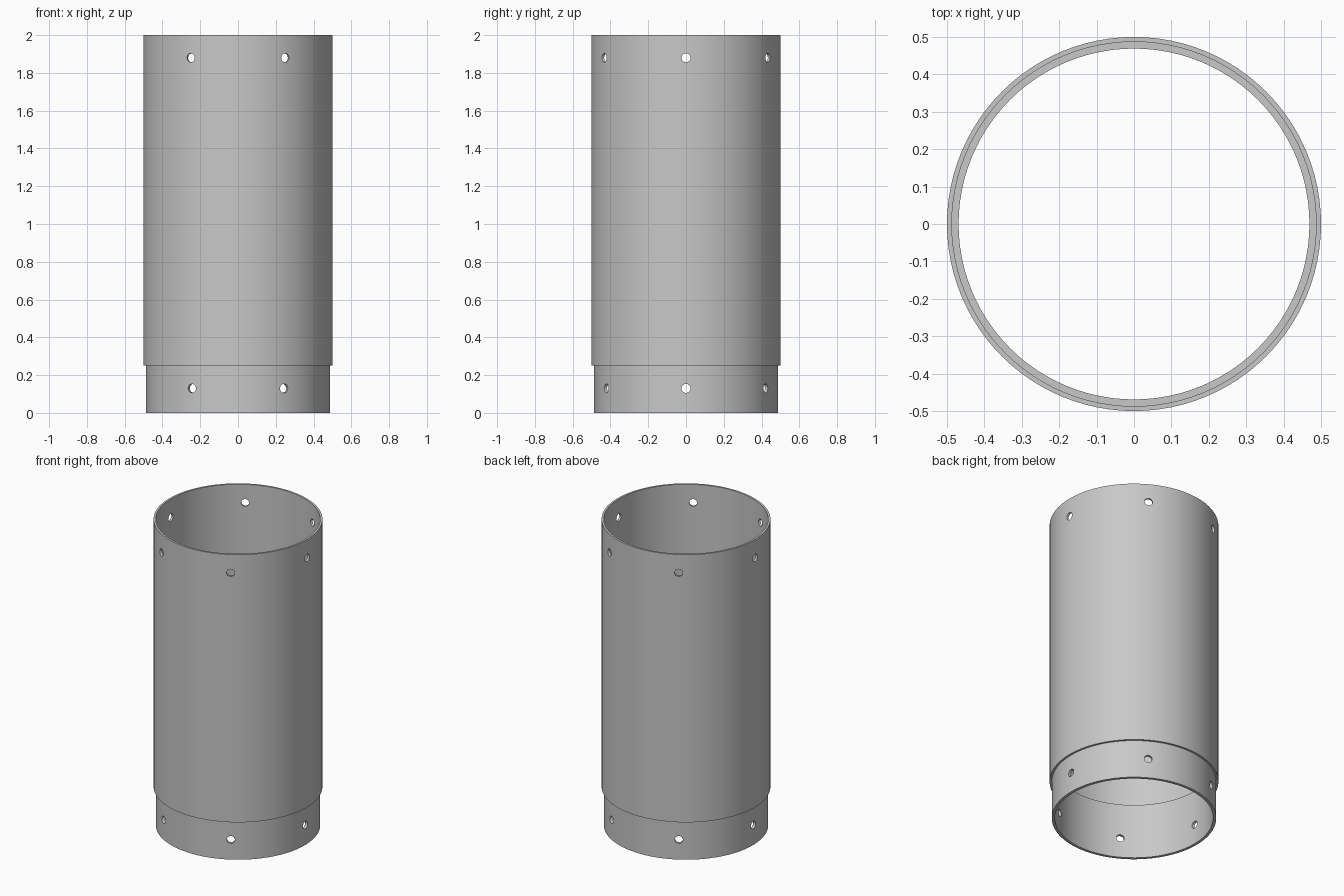
import bpy
import bmesh
from math import radians
from mathutils import Matrix, Vector

SEGMENTS = 96
OUTER, JOINT, INNER = 0.5, 0.487, 0.469
HOLE_RADIUS = 0.024
HOLE_COUNT = 6

cube = bpy.data.objects.get("Cube")
if cube:
    bpy.data.objects.remove(cube, do_unlink=True)

# Single grey finish
grey = bpy.data.materials.new("light_grey")
grey.use_nodes = True
colour = (0.58, 0.58, 0.58, 1)
grey.diffuse_color = colour
grey.node_tree.nodes["Principled BSDF"].inputs["Base Color"].default_value = colour


def to_object(name, bm):
    mesh = bpy.data.meshes.new(name)
    bmesh.ops.recalc_face_normals(bm, faces=bm.faces)
    bm.to_mesh(mesh)
    bm.free()
    obj = bpy.data.objects.new(name, mesh)
    bpy.context.collection.objects.link(obj)
    mesh.materials.append(grey)
    return obj


def ring(name, r_out, r_in, heights):
    """Hollow tube with edge loops at the given heights."""
    bm = bmesh.new()
    points = [(r_out, z) for z in heights] + [(r_in, z) for z in reversed(heights)]
    verts = [bm.verts.new((r, 0, z)) for r, z in points]
    edges = [bm.edges.new((a, b)) for a, b in zip(verts, verts[1:] + verts[:1])]
    bmesh.ops.spin(bm, geom=verts + edges, cent=(0, 0, 0), axis=(0, 0, 1),
                   angle=radians(360), steps=SEGMENTS)
    bmesh.ops.remove_doubles(bm, verts=bm.verts, dist=0.0001)
    return to_object(name, bm)


def drill(obj, z):
    """Cut evenly spaced radial holes through the wall at height z."""
    bm = bmesh.new()
    for i in range(HOLE_COUNT):
        place = (Matrix.Rotation(radians(360 * i / HOLE_COUNT), 4, "Z")
                 @ Matrix.Translation(Vector((OUTER, 0, z)))
                 @ Matrix.Rotation(radians(90), 4, "Y"))
        bmesh.ops.create_cone(bm, cap_ends=True, segments=24, radius1=HOLE_RADIUS,
                              radius2=HOLE_RADIUS, depth=0.2, matrix=place)
    cutter = to_object("hole_cutter", bm)
    cutter.hide_render = True
    mod = obj.modifiers.new("holes", "BOOLEAN")
    mod.operation = "DIFFERENCE"
    mod.solver = "EXACT"
    mod.object = cutter
    bpy.ops.object.select_all(action="DESELECT")
    bpy.context.view_layer.objects.active = obj
    obj.select_set(True)
    bpy.ops.object.modifier_apply(modifier=mod.name)
    bpy.data.objects.remove(cutter, do_unlink=True)
    bpy.ops.object.shade_smooth_by_angle(angle=radians(30))


# Main tube, with bolt holes near its open top
tube = ring("outer_tube", OUTER, JOINT, [0.25, 1.83, 1.93, 2.0])
drill(tube, 1.88)

# Narrower coupling sleeve, seated inside the bottom of the tube
sleeve = ring("coupling_sleeve", JOINT, INNER, [0, 0.08, 0.18, 0.36])
drill(sleeve, 0.13)
